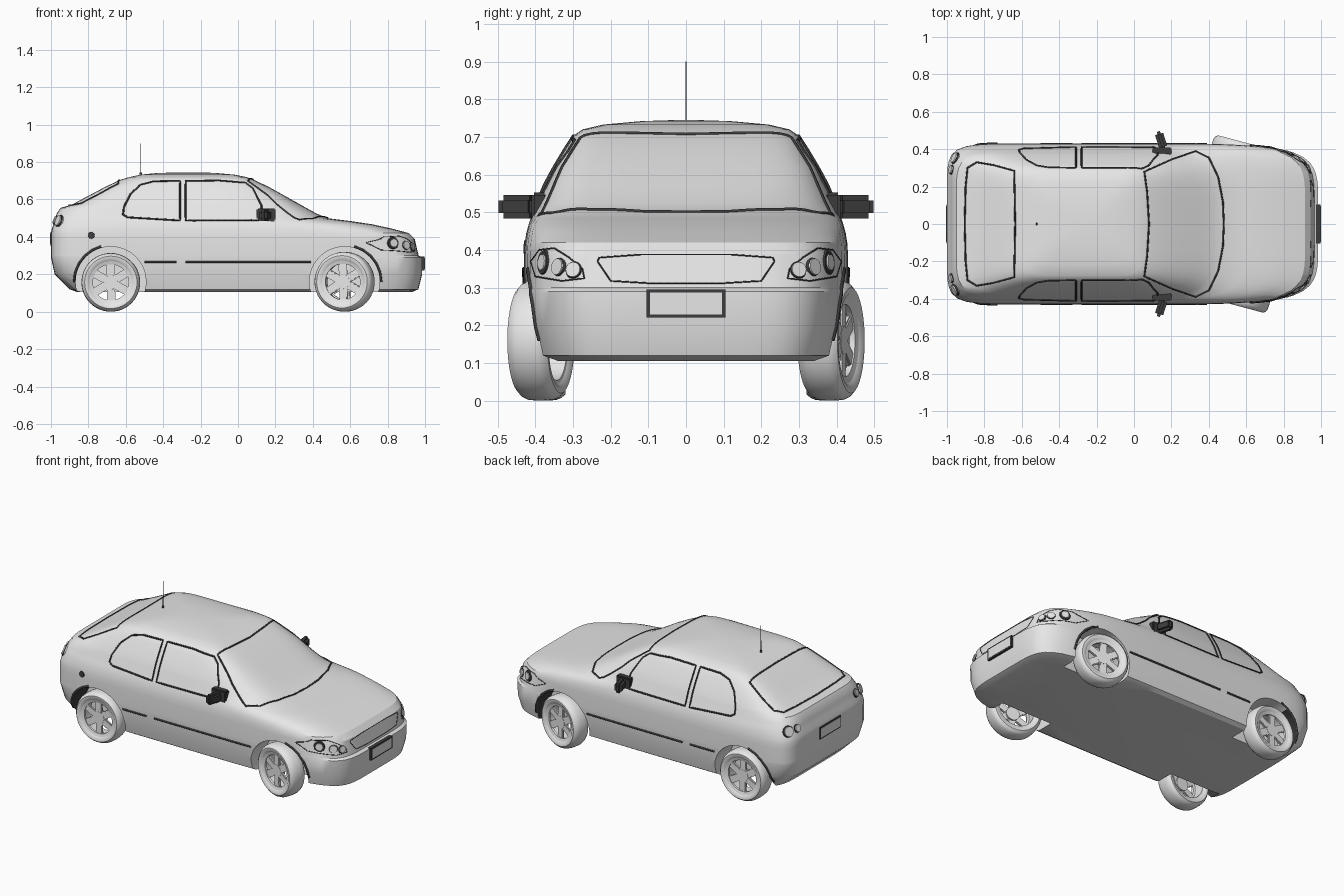
import bpy, bmesh, math
from mathutils import Matrix, Vector
from mathutils.bvhtree import BVHTree

cube = bpy.data.objects.get("Cube")
if cube:
    bpy.data.objects.remove(cube)


def material(name, value):
    m = bpy.data.materials.new(name)
    m.use_nodes = True
    colour = (value, value, value, 1)
    m.diffuse_color = colour
    m.node_tree.nodes["Principled BSDF"].inputs["Base Color"].default_value = colour
    return m


LIGHT = material("light_grey", 0.84)
DARK = material("trim_black", 0.045)
UNDER = material("underside_grey", 0.7)


def add(name, bm, mats, angle=30):
    """Turn a bmesh into an object with smooth shading."""
    bmesh.ops.recalc_face_normals(bm, faces=bm.faces)
    me = bpy.data.meshes.new(name)
    bm.to_mesh(me)
    bm.free()
    ob = bpy.data.objects.new(name, me)
    bpy.context.collection.objects.link(ob)
    for m in mats:
        me.materials.append(m)
    smooth(ob, angle)
    return ob


def smooth(ob, angle=30):
    bpy.ops.object.select_all(action='DESELECT')
    ob.select_set(True)
    bpy.context.view_layer.objects.active = ob
    bpy.ops.object.shade_smooth_by_angle(angle=math.radians(angle))


def skin(rings, loop=False):
    """Bridge closed rings; cap the ends unless the rings form a loop."""
    bm = bmesh.new()
    vs = [[bm.verts.new(p) for p in r] for r in rings]
    n = len(rings[0])
    pairs = list(zip(vs, vs[1:])) + ([(vs[-1], vs[0])] if loop else [])
    for a, b in pairs:
        for i in range(n):
            j = (i + 1) % n
            bm.faces.new((a[i], a[j], b[j], b[i]))
    if not loop:
        bm.faces.new(vs[0][::-1])
        bm.faces.new(vs[-1])
    return bm


def box(name, size, matrix, mat, bevel=0.0):
    bm = bmesh.new()
    bmesh.ops.create_cube(bm, size=1, matrix=Matrix.Diagonal((*size, 1)))
    if bevel:
        bmesh.ops.bevel(bm, geom=bm.edges[:], offset=bevel, segments=2, affect='EDGES')
    bm.transform(matrix)
    return add(name, bm, [mat])


def disc(name, radius, depth, matrix, mat, sides=24):
    bm = bmesh.new()
    bmesh.ops.create_cone(bm, cap_ends=True, segments=sides, radius1=radius,
                          radius2=radius * 0.9, depth=depth, matrix=matrix)
    return add(name, bm, [mat])


# Body shell: plan outlines stacked by height
# height, front x, rear x, half width, front squareness, rear squareness
LEVELS = [
    (.105, .93, -.86, .38, 5, 5), (.12, .965, -.90, .405, 6, 7),
    (.20, .985, -.98, .423, 6, 8), (.29, .985, -1, .43, 6, 9),
    (.30, .965, -1, .43, 6, 9), (.39, .945, -1, .43, 6, 9),
    (.42, .915, -1, .428, 6, 9), (.445, .82, -.995, .424, 6, 9),
    (.467, .72, -.985, .418, 6, 9), (.485, .60, -.98, .412, 5, 9),
    (.50, .48, -.975, .405, 5, 9), (.525, .42, -.97, .395, 5, 8),
    (.555, .365, -.95, .383, 5, 8), (.572, .335, -.89, .376, 5, 8),
    (.62, .25, -.80, .35, 6, 8), (.67, .16, -.705, .32, 6, 8),
    (.705, .085, -.63, .297, 7, 8), (.72, .045, -.58, .275, 7, 8),
    (.733, -.02, -.52, .22, 6, 7), (.742, -.12, -.43, .12, 5, 6),
    (.745, -.2, -.3, .03, 3, 3),
]
MID = -0.25


def outline(z, xf, xr, w, nf, nr, count=112):
    pts = []
    for i in range(count):
        a = math.tau * i / count
        c, s = math.cos(a), math.sin(a)
        n = nf if c > 0 else nr
        r = (abs(c) ** n + abs(s) ** n) ** (-1 / n)
        pts.append((MID + r * c * (xf - MID if c > 0 else MID - xr), r * s * w, z))
    return pts


bm = skin([outline(*lv) for lv in LEVELS])
for f in bm.faces:
    f.material_index = 1 if f.calc_center_median().z < 0.118 else 0
body = add("body_shell", bm, [LIGHT, UNDER, DARK])

# Wheel arches cut from the shell, with a dark lining at the outer ends
AXLES = {"front": (0.57, 0.385, 0.16), "rear": (-0.68, 0.375, 0.157)}
for end, (ax, ay, r) in AXLES.items():
    for s in (1, -1):
        bm = bmesh.new()
        bmesh.ops.create_cone(
            bm, cap_ends=True, segments=48, radius1=0.188, radius2=0.188, depth=0.3,
            matrix=Matrix.Translation((ax, s * 0.42, 0.16)) @ Matrix.Rotation(math.pi / 2, 4, 'X'))
        for f in bm.faces:
            c = f.calc_center_median()
            if (c.x - ax) * (1 if ax > 0 else -1) > 0.09:
                f.material_index = 2
        cutter = add("arch_cutter", bm, [LIGHT, UNDER, DARK])
        cutter.hide_render = True
        mod = body.modifiers.new("arch", 'BOOLEAN')
        mod.operation, mod.solver, mod.object = 'DIFFERENCE', 'EXACT', cutter
        bpy.context.view_layer.objects.active = body
        bpy.ops.object.modifier_apply(modifier=mod.name)
        bpy.data.objects.remove(cutter)
smooth(body)
bpy.context.view_layer.update()
tree = BVHTree.FromObject(body, bpy.context.evaluated_depsgraph_get())

# Ways of dropping a flat point onto the shell
CAST = {
    "left": lambda u, v: ((u, 2, v), (0, -1, 0)),
    "right": lambda u, v: ((u, -2, v), (0, 1, 0)),
    "top": lambda u, v: ((u, v, 2), (0, 0, -1)),
    "front": lambda u, v: ((2, u, v), (-1, 0, 0)),
    "rear": lambda u, v: ((-2, u, v), (1, 0, 0)),
}


def drop(side, u, v):
    origin, direction = CAST[side](u, v)
    hit = tree.ray_cast(Vector(origin), Vector(direction))
    return hit[0], hit[1]


def on_surface(side, u, v):
    p, n = drop(side, u, v)
    return Matrix.Translation(p) @ n.to_track_quat('Z', 'Y').to_matrix().to_4x4()


def trim(name, side, pts, radius=0.005, closed=True, steps=10):
    """Dark line following the shell through flat points."""
    cu = bpy.data.curves.new(name, 'CURVE')
    cu.dimensions, cu.bevel_depth, cu.bevel_resolution = '3D', radius, 1
    path = []
    for a, b in zip(pts, pts[1:] + pts[:1] if closed else pts[1:]):
        for k in range(steps + 1):
            t = k / steps
            path.append(drop(side, a[0] + (b[0] - a[0]) * t, a[1] + (b[1] - a[1]) * t)[0])
    path = [p for p in path if p]
    path = [p for p, q in zip(path, path[1:] + path[:1]) if (p - q).length > 1e-5]
    sp = cu.splines.new('POLY')
    sp.points.add(len(path) - 1)
    for q, p in zip(sp.points, path):
        q.co = (*p, 1)
    sp.use_cyclic_u = closed
    cu.materials.append(DARK)
    bpy.context.collection.objects.link(bpy.data.objects.new(name, cu))


def mirrored(half):
    return half + [(x, -y) for x, y in reversed(half) if y > 0]


# Window seals
trim("windscreen_seal", "top", mirrored(
    [(.08, 0), (.07, .17), (.055, .28), (.2, .345), (.33, .39), (.40, .355), (.45, .25), (.475, .12), (.48, 0)]))
trim("rear_window_seal", "top", mirrored(
    [(-.635, 0), (-.64, .285), (-.75, .315), (-.84, .33), (-.89, .30), (-.90, .2), (-.905, 0)]))
front_window = [(-.28, .70), (-.1, .702), (.04, .69), (.08, .66), (.125, .57), (.13, .51), (.11, .49), (-.28, .488)]
rear_window = [(-.31, .70), (-.45, .698), (-.52, .68), (-.575, .63), (-.61, .56), (-.615, .52), (-.59, .505), (-.31, .488)]
for side, s in (("left", 1), ("right", -1)):
    trim(side + "_front_window_seal", side, front_window)
    trim(side + "_rear_window_seal", side, rear_window)
    # Rubbing strips
    for k, (a, b) in enumerate(((-.50, -.33), (-.28, .39))):
        trim(f"{side}_rubbing_strip_{k}", side, [(a, .267), (b, .267)], 0.006, False)

    # Dark arch lips at the outer ends of the car
    for end, (ax, ay, r) in AXLES.items():
        d = 1 if ax > 0 else -1
        arc = [math.radians(a) for a in range(0, 76, 15)]
        trim(f"{side}_{end}_arch_lip", side,
             [(ax + d * .196 * math.cos(a), .16 + .196 * math.sin(a)) for a in arc], .007, False, 3)

    # Door mirror
    box(side + "_mirror_base", (.10, .04, .075),
        Matrix.Translation((.15, s * .39, .515)), DARK, .006)
    box(side + "_mirror_housing", (.045, .10, .062),
        Matrix.Translation((.145, s * .447, .515)) @ Matrix.Rotation(s * .3, 4, 'Z'), DARK, .014)

    # Headlamp: outline, dark surround and three round lenses
    trim(side + "_headlamp_outline", "front", [(s * y, z) for y, z in (
        (.40, .33), (.412, .37), (.39, .40), (.35, .405), (.31, .38), (.275, .35), (.27, .325), (.33, .318))], .0022)
    for k, (y, z, r) in enumerate(((.378, .367, .034), (.338, .355, .026), (.298, .347, .024))):
        m = on_surface("front", s * y, z)
        disc(f"{side}_headlamp_rim_{k}", r, .008, m, DARK)
        disc(f"{side}_headlamp_lens_{k}", r - (.011 if k == 0 else .002), .016, m, LIGHT)

    # Tail lamp: two round lenses in thin dark rims
    for k, (y, z, r) in enumerate(((.352, .485, .035), (.29, .488, .027))):
        m = on_surface("rear", s * y, z)
        disc(f"{side}_tail_lamp_rim_{k}", r, .008, m, DARK)
        disc(f"{side}_tail_lamp_lens_{k}", r - .004, .02, m, LIGHT)

# Grille outline, number plates, fuel cap and aerial
trim("grille_outline", "front", [(-.23, .38), (-.12, .388), (.12, .388), (.23, .38), (.235, .37),
                                 (.20, .318), (.1, .312), (-.1, .312), (-.20, .318), (-.235, .37)], .002)
for name, x, z, d in (("front", .985, .258, 1), ("rear", -.99, .39, -1)):
    box(name + "_plate_frame", (.026, .21, .075), Matrix.Translation((x, 0, z)), DARK)
    box(name + "_plate", (.004, .19, .058), Matrix.Translation((x + d * .0125, 0, z)), LIGHT)
disc("fuel_cap", .019, .008, on_surface("right", -.785, .408), DARK)
disc("aerial_base", .007, .02, Matrix.Translation((-.52, 0, .735)), DARK, 12)
disc("aerial_rod", .0018, .17, Matrix.Translation((-.52, 0, .815)), DARK, 6)


# Wheels: tyre, rim barrel, hub and spokes; the front pair is steered
def lathe(profile, count=48):
    return skin([[(r * math.cos(math.tau * i / count), y, r * math.sin(math.tau * i / count))
                  for i in range(count)] for r, y in profile], loop=True)


for end, (ax, ay, r) in AXLES.items():
    for side, s in (("left", 1), ("right", -1)):
        name = f"{end}_{side}_"
        place = Matrix.Translation((ax, s * ay, r))
        if end == "front":
            place = place @ Matrix.Rotation(math.radians(-15), 4, 'Z')
        h = [(.112, .044), (.125, .054), (.14, .055), (r - .008, .045), (r - .002, .032), (r, .01)]
        bm = lathe(h + [(q, -y) for q, y in reversed(h)])
        bm.transform(place)
        add(name + "tyre", bm, [LIGHT], 40)
        # The barrel is thin, with a wider lip on the outer face
        bm = lathe([(q, s * y) for q, y in ((.106, -.044), (.116, -.046), (.116, .046), (.096, .04), (.096, .025), (.106, .02))])
        bm.transform(place)
        add(name + "rim", bm, [LIGHT])
        turn = Matrix.Rotation(-s * math.pi / 2, 4, 'X')
        disc(name + "hub", .042, .03, place @ Matrix.Translation((0, s * .022, 0)) @ turn, LIGHT)
        for k in range(6):
            spin = Matrix.Rotation(math.tau * k / 6 + .5, 4, 'Y')
            box(f"{name}spoke_{k}", (.085, .016, .045),
                place @ spin @ Matrix.Translation((.068, s * .028, 0)), LIGHT, .004)
